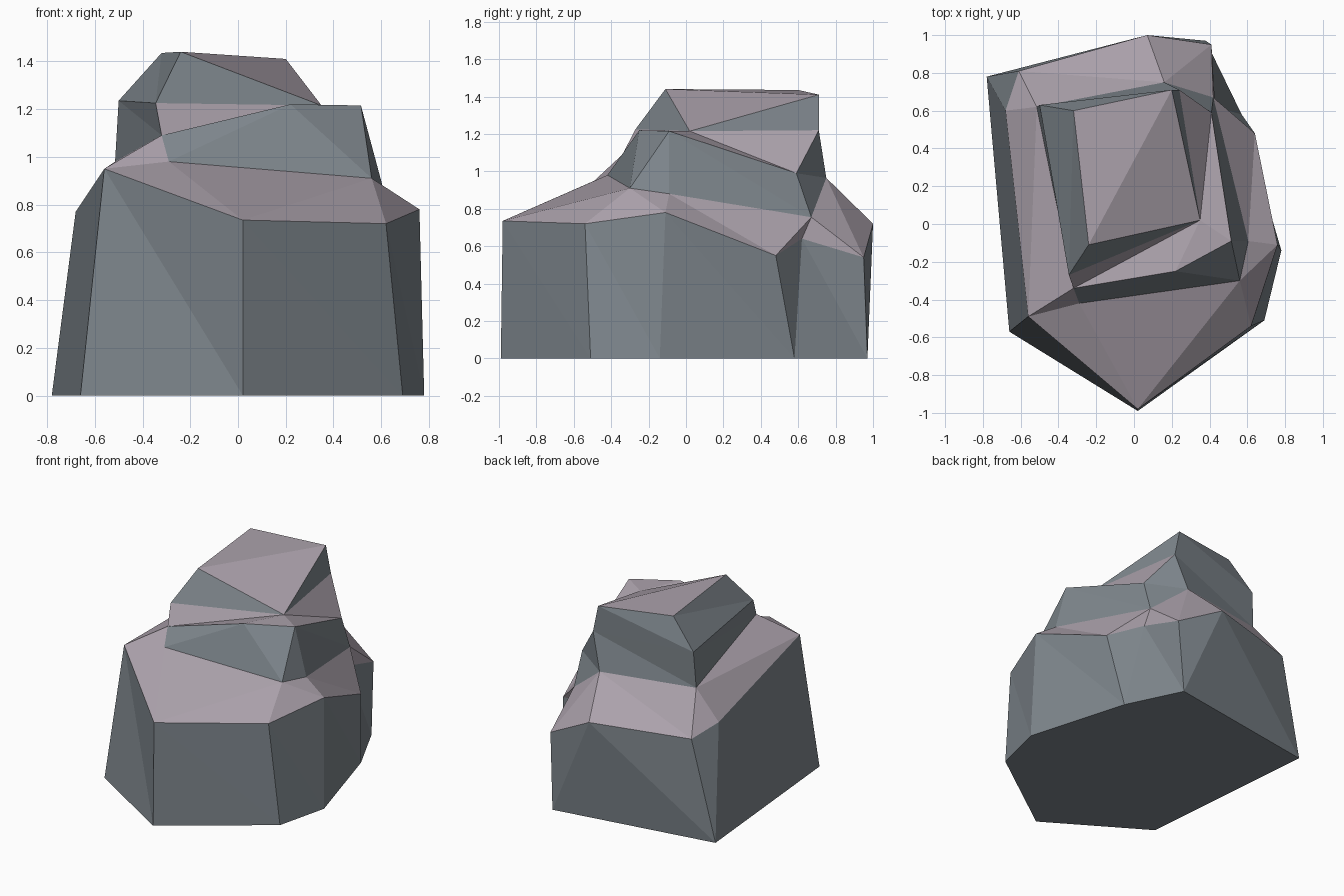
import bpy
import bmesh

if "Cube" in bpy.data.objects:
    bpy.data.objects.remove(bpy.data.objects["Cube"])

# Horizontal rings of the boulder, counter-clockwise from the back left corner
foot = [(-.78, .78, 0), (-.66, -.57, 0), (.02, -.99, 0), (.69, -.51, 0),
        (.78, -.14, 0), (.57, .58, 0), (.38, .97, 0)]
rim = [(-.68, .60, .77), (-.56, -.49, .95), (.02, -.98, .735), (.62, -.54, .72),
       (.76, -.11, .78), (.64, .48, .55), (.43, .62, .64), (.41, .95, .54),
       (.07, 1.0, .72), (-.61, .81, .71)]
neck = [(-.515, .62, .98), (-.32, -.34, 1.09), (-.29, -.42, .98), (.56, -.30, .91),
        (.605, -.09, .88), (.42, .67, .755), (.16, .75, .965)]
shoulder = [(-.50, .63, 1.235), (-.345, -.27, 1.225), (-.32, -.34, 1.09),
            (.22, -.25, 1.22), (.515, -.09, 1.215), (.41, .59, .99), (.24, .71, 1.22)]
peak = [(-.32, .60, 1.435), (-.24, -.11, 1.44), (.35, .02, 1.215), (.20, .71, 1.41)]

SIDE, TOP = 0, 1
bm = bmesh.new()
cache = {}


def vert(co):
    if co not in cache:
        cache[co] = bm.verts.new(co)
    return cache[co]


def face(points, colour):
    verts = list(dict.fromkeys(vert(p) for p in points))
    if len(verts) > 2:
        bm.faces.new(verts).material_index = colour


def bridge(low, high, steps, colours):
    """Stitch two rings: L moves along the low one, U the high one, B both."""
    i = j = 0
    for step in steps:
        a, b = low[i % len(low)], high[j % len(high)]
        a2, b2 = low[(i + 1) % len(low)], high[(j + 1) % len(high)]
        if step in "LB":
            face((a, a2, b), colours[step])
            i, a = i + 1, a2
        if step in "UB":
            face((a, b2, b), colours[step])
            j += 1


all_side = dict.fromkeys("LUB", SIDE)
all_top = dict.fromkeys("LUB", TOP)

face(foot[::-1], SIDE)                                         # underside
bridge(foot, rim, "BBBBBUBUBU", all_side)                      # lower walls
bridge(rim, neck, "BULULLULULLULBL", all_top)                  # sloping ledge
bridge(neck, shoulder, "BULULULBBB", all_side)                 # upper walls
bridge(shoulder, peak, "BULLLLLUB", {"L": TOP, "U": SIDE, "B": SIDE})  # crown
face((peak[0], peak[1], peak[3]), TOP)                         # summit
face((peak[1], peak[2], peak[3]), TOP)

mesh = bpy.data.meshes.new("boulder")
bm.to_mesh(mesh)
bm.free()

# Cool grey sides, pale mauve tops
for name, colour in (("slate_grey", (.21, .24, .265, 1)),
                     ("pale_mauve", (.41, .36, .41, 1))):
    material = bpy.data.materials.new(name)
    material.diffuse_color = colour
    material.use_nodes = True
    material.node_tree.nodes["Principled BSDF"].inputs["Base Color"].default_value = material.diffuse_color
    mesh.materials.append(material)

boulder = bpy.data.objects.new("boulder", mesh)
bpy.context.collection.objects.link(boulder)
